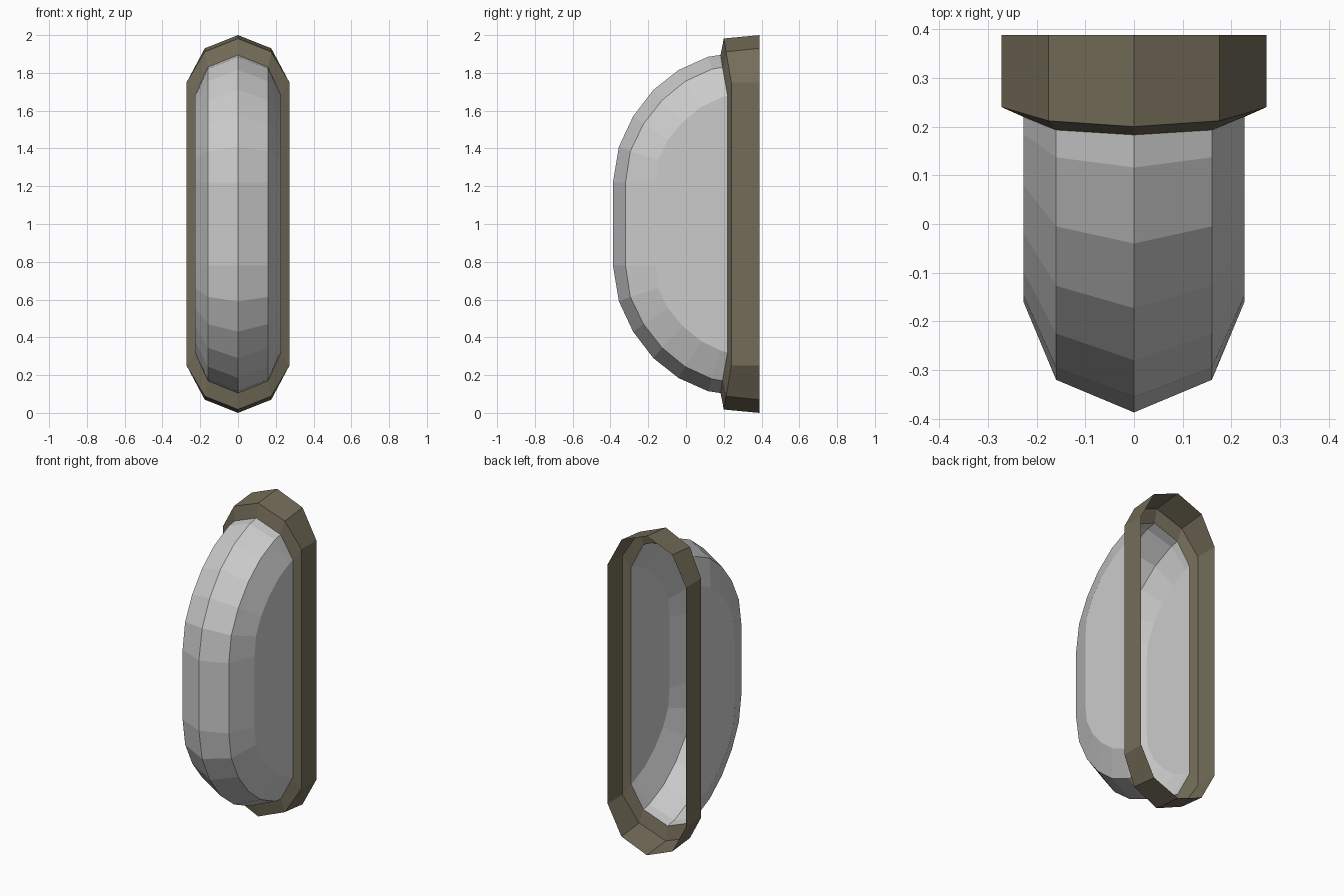
import bpy, bmesh

if "Cube" in bpy.data.objects:
    bpy.data.objects.remove(bpy.data.objects["Cube"])


def material(name, rgb):
    m = bpy.data.materials.new(name)
    m.diffuse_color = (*rgb, 1.0)
    m.use_nodes = True
    m.node_tree.nodes["Principled BSDF"].inputs["Base Color"].default_value = m.diffuse_color
    return m


def build(name, faces, mat):
    """Make an open, flat shaded shell from faces given as lists of points."""
    bm = bmesh.new()
    for pts in faces:
        bm.faces.new([bm.verts.new(p) for p in pts])
    bmesh.ops.remove_doubles(bm, verts=bm.verts, dist=0.0005)
    bmesh.ops.recalc_face_normals(bm, faces=bm.faces)
    # both shells open at the back, so their outsides face forward overall
    if sum(f.normal.y * f.calc_area() for f in bm.faces) > 0:
        bmesh.ops.reverse_faces(bm, faces=bm.faces)
    me = bpy.data.meshes.new(name)
    bm.to_mesh(me)
    bm.free()
    me.materials.append(mat)
    ob = bpy.data.objects.new(name, me)
    bpy.context.collection.objects.link(ob)
    return ob


def bridge(a, b, closed=False):
    """Quads between two equally long rows of points."""
    n = len(a)
    return [[a[i], a[(i + 1) % n], b[(i + 1) % n], b[i]]
            for i in range(n if closed else n - 1)]


def column(x, upper):
    """Profile (y, z) of the upper half mirrored about z = 1."""
    pts = [(x, y, z) for y, z in upper]
    return [(x, y, 2 - z) for x, y, z in reversed(pts)] + pts


def outline(quarter):
    """Quarter ring, top centre to side, mirrored in x and z."""
    right = quarter + [(x, y, 2 - z) for x, y, z in reversed(quarter)]
    return right + [(-x, y, z) for x, y, z in reversed(right[1:-1])]


grey = material("pale grey", (0.6, 0.6, 0.6))
brown = material("olive brown", (0.175, 0.152, 0.10))

# dome: lengthwise profiles at the ridge, shoulder and side
ridge = [(-0.387, 1.22), (-0.355, 1.41), (-0.28, 1.57), (-0.173, 1.71),
         (-0.04, 1.815), (0.116, 1.885), (0.183, 1.895)]
shoulder = [(-0.32, 1.22), (-0.295, 1.385), (-0.225, 1.53), (-0.127, 1.655),
            (-0.005, 1.755), (0.137, 1.82), (0.193, 1.83)]
side = [(-0.16, 1.22), (-0.147, 1.34), (-0.097, 1.445), (-0.018, 1.54),
        (0.08, 1.62), (0.185, 1.67), (0.22, 1.68)]
cols = [column(x, p) for x, p in ((-0.227, side), (-0.16, shoulder), (0, ridge),
                                  (0.16, shoulder), (0.227, side))]
dome = [f for a, b in zip(cols, cols[1:]) for f in bridge(a, b)]
dome += [cols[0], cols[-1]]  # flat side panels
build("dome_shell", dome, grey)

# frame: front lip around the dome and the outer wall, open at the back
inner = outline([(0, 0.183, 1.895), (0.16, 0.193, 1.83), (0.227, 0.22, 1.68)])
front = outline([(0, 0.20, 1.982), (0.176, 0.212, 1.912), (0.272, 0.24, 1.75)])
back = outline([(0, 0.388, 2.0), (0.176, 0.388, 1.93), (0.272, 0.388, 1.75)])
build("frame", bridge(inner, front, True) + bridge(front, back, True), brown)
